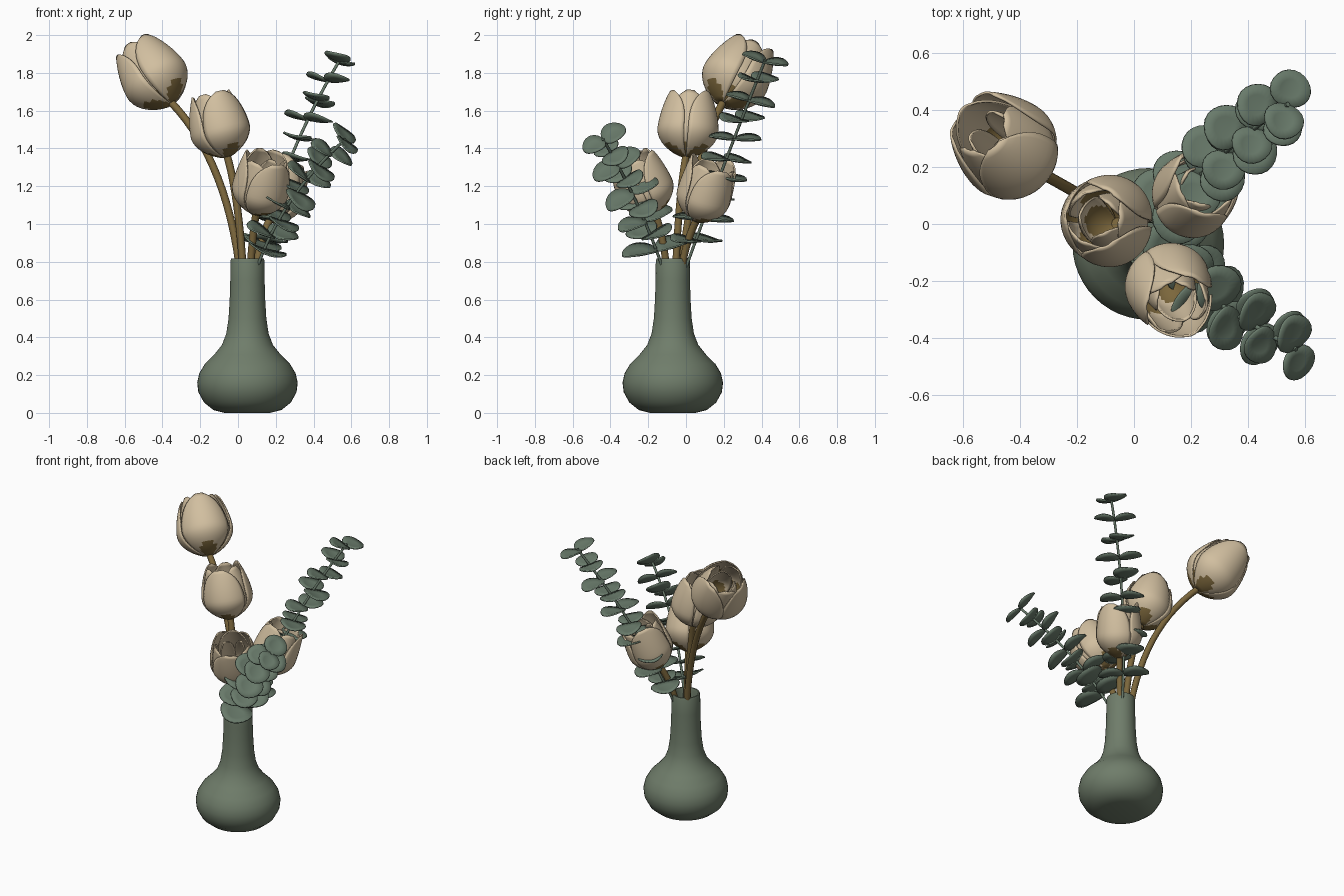
import bpy, bmesh, math, random
from mathutils import Vector, Matrix

random.seed(4)
if "Cube" in bpy.data.objects:
    bpy.data.objects.remove(bpy.data.objects["Cube"])


def material(name, rgb):
    m = bpy.data.materials.new(name)
    m.use_nodes = True
    m.diffuse_color = (*rgb, 1)
    bsdf = m.node_tree.nodes["Principled BSDF"]
    bsdf.inputs["Base Color"].default_value = (*rgb, 1)
    bsdf.inputs["Roughness"].default_value = 0.7
    return m


CREAM = material("cream petal", (0.64, 0.52, 0.35))
OLIVE = material("olive brown stem", (0.20, 0.135, 0.045))
VASE = material("sage ceramic", (0.16, 0.205, 0.145))
LEAF = material("eucalyptus green", (0.14, 0.195, 0.145))


def finish(name, bm, mats, thickness=0, mat_offset=0):
    me = bpy.data.meshes.new(name)
    bm.to_mesh(me)
    bm.free()
    ob = bpy.data.objects.new(name, me)
    bpy.context.collection.objects.link(ob)
    for m in mats:
        me.materials.append(m)
    if thickness:
        s = ob.modifiers.new("thickness", 'SOLIDIFY')
        s.thickness = thickness
        s.offset = -1
        s.material_offset = mat_offset
    bpy.ops.object.select_all(action='DESELECT')
    ob.select_set(True)
    bpy.context.view_layer.objects.active = ob
    bpy.ops.object.shade_smooth_by_angle(angle=math.radians(50))


def grid_faces(bm, rows, closed=False):
    """Bridge rows of vertices; returns faces with their row and column."""
    out = []
    for i in range(len(rows) - 1):
        a, b = rows[i], rows[i + 1]
        n = len(a)
        for j in range(n if closed else n - 1):
            k = (j + 1) % n
            out.append((i, j, bm.faces.new((a[j], a[k], b[k], b[j]))))
    return out


def bezier(p0, p1, p2, t):
    return p0 * (1 - t) ** 2 + p1 * 2 * t * (1 - t) + p2 * t * t


def tube(name, p0, p1, p2, radius, mat):
    """Round stem swept along a bent path."""
    pts = [bezier(p0, p1, p2, t / 16) for t in range(17)]
    bm = bmesh.new()
    rows = []
    for i, p in enumerate(pts):
        d = pts[min(i + 1, len(pts) - 1)] - pts[max(i - 1, 0)]
        side = d.cross(Vector((0, 1, 0))).normalized()
        up = side.cross(d).normalized()
        rows.append([bm.verts.new(p + radius * (side * math.cos(a) + up * math.sin(a)))
                     for a in (math.tau * k / 10 for k in range(10))])
    grid_faces(bm, rows, True)
    bm.faces.new(rows[0])
    bm.faces.new(rows[-1])
    bmesh.ops.recalc_face_normals(bm, faces=bm.faces)
    finish(name, bm, [mat])


# Vase: a turned profile with an open neck and inner wall
CENTRE = Vector((0.05, -0.07, 0))
profile = [(0.12, 0), (0.18, 0.015), (0.23, 0.055), (0.26, 0.11), (0.266, 0.16),
           (0.255, 0.21), (0.225, 0.26), (0.175, 0.31), (0.135, 0.36), (0.112, 0.42),
           (0.1, 0.5), (0.094, 0.6), (0.091, 0.7), (0.09, 0.805), (0.086, 0.818),
           (0.078, 0.818), (0.074, 0.8), (0.075, 0.6), (0.095, 0.42), (0.2, 0.26),
           (0.23, 0.14), (0.12, 0.03)]
bm = bmesh.new()
rows = [[bm.verts.new(CENTRE + Vector((r * math.cos(a), r * math.sin(a), z)))
         for a in (math.tau * k / 48 for k in range(48))] for r, z in profile]
grid_faces(bm, rows, True)
bm.faces.new(rows[0])
bm.faces.new(rows[-1])
bmesh.ops.recalc_face_normals(bm, faces=bm.faces)
finish("vase", bm, [VASE])


# Tulip: three whorls of three cupped petals around a tilted axis
def bloom(name, base, axis, length, radius, opening, spin):
    bm = bmesh.new()
    frame = Matrix.Translation(base) @ axis.to_track_quat('Z', 'Y').to_matrix().to_4x4()
    nu, nv = 14, 18
    for k in range(9):
        whorl = k // 3
        turn = spin + k * math.tau / 3 + whorl * math.pi / 3 + random.uniform(-0.1, 0.1)
        size = radius * (1, 0.87, 0.62)[whorl]
        tall = length * (1, 0.98, 0.86)[whorl] * random.uniform(0.95, 1)
        lean = opening + random.uniform(-0.04, 0.04)
        rows = []
        for i in range(nv + 1):
            v = i / nv
            tip = max(0, (v - 0.45) / 0.55)
            swell = math.sin(math.pi * min(v / 0.48, 1) / 2) ** 0.75
            close = 1 - (1 - lean) * tip ** 1.8
            half = math.radians(58) * max(0.05, 1 - tip ** 3) ** 0.5
            row = []
            for j in range(nu + 1):
                u = 2 * j / nu - 1
                r = size * max(swell, 0.06) * close * (1 - 0.04 * u * u)
                a = turn + u * half
                z = tall * v ** 1.15
                row.append(bm.verts.new(frame @ Vector((r * math.cos(a), r * math.sin(a), z))))
            rows.append(row)
        # Olive blotch at the petal foot, reaching higher on the inside
        for i, j, f in grid_faces(bm, rows):
            v, u = (i + 0.5) / nv, 2 * (j + 0.5) / nu - 1
            f.material_index = 2 if v < 0.21 - 0.25 * u * u else 1 if v < 0.42 - 0.2 * u * u else 0
    finish(name, bm, [CREAM, CREAM, OLIVE, OLIVE], 0.008, 1)


tulips = [  # name, base, axis, length, radius, opening, spin, stem bend
    ("tall", (-0.35, 0.19, 1.635), (-0.13, 0.105, 0.2), 0.405, 0.182, 0.66, 5.6, (0.0, 0.0, 1.28)),
    ("middle", (-0.055, 0.0, 1.35), (-0.05, 0.015, 0.2), 0.365, 0.164, 0.68, 4.9, (0.02, -0.05, 1.1)),
    ("front", (0.095, -0.16, 1.05), (0.04, -0.085, 0.2), 0.35, 0.155, 0.8, 0.6, (0.065, -0.1, 0.9)),
    ("rear", (0.165, 0.055, 1.01), (0.06, 0.06, 0.2), 0.35, 0.148, 0.85, 0.1, (0.09, -0.03, 0.87)),
]
for name, base, axis, length, radius, opening, spin, bend in tulips:
    base, axis, bend = Vector(base), Vector(axis).normalized(), Vector(bend)
    bloom(name + "_tulip", base, axis, length, radius, opening, spin)
    foot = CENTRE.lerp(bend, 0.4)
    foot.z = 0.5
    tube(name + "_tulip_stem", foot, bend, base + axis * 0.02, 0.02, OLIVE)


# Eucalyptus: paired round leaves threaded along a bent stem
def add_leaf(bm, origin, out, normal, size):
    side = normal.cross(out).normalized()
    rings = []
    for s in (0.5, 1):
        ring = []
        for k in range(20):
            a = math.tau * k / 20
            x = size * 0.5 * (1 + s * math.cos(a))
            y = size * 0.54 * s * math.sin(a) * (1 - 0.1 * math.cos(a))
            lift = 0.1 * size * s * s * (0.4 + math.sin(a) ** 2)
            ring.append(bm.verts.new(origin + out * x + side * y + normal * lift))
        rings.append(ring)
    grid_faces(bm, rings, True)
    bm.faces.new(rings[0])


def sprig(name, points, nodes, flat, turn, swing, size):
    p0, p1, p2 = (Vector(p) for p in points)
    tube(name + "_stem", p0, p1, p2, 0.008, LEAF)
    bm = bmesh.new()
    for i in range(nodes):
        t = 0.2 + 0.79 * i / (nodes - 1)
        p = bezier(p0, p1, p2, t)
        tangent = ((p1 - p0) * (1 - t) + (p2 - p1) * t).normalized()
        normal = tangent.lerp(Vector((0, 0, 1)), flat).normalized()
        across = normal.cross(Vector((0, 1, 0))).normalized()
        a = turn + swing * (-1) ** i + random.uniform(-0.2, 0.2)
        for flip in (0, math.pi):
            out = Matrix.Rotation(a + flip, 3, normal) @ across
            tip = (out + normal * random.uniform(-0.12, 0.2)).normalized()
            up = (normal - tip * normal.dot(tip)).normalized()
            add_leaf(bm, p - out * 0.004, tip, up, size * (1 - 0.3 * t) * random.uniform(0.92, 1.06))
    bmesh.ops.recalc_face_normals(bm, faces=bm.faces)
    finish(name + "_leaves", bm, [LEAF], 0.009)


sprig("rear_eucalyptus", [(0.07, -0.04, 0.66), (0.2, 0.19, 1.3), (0.54, 0.42, 1.87)],
      10, 0.5, 1.75, 0.5, 0.185)
sprig("front_eucalyptus", [(0.08, -0.1, 0.7), (0.2, -0.24, 1.12), (0.57, -0.44, 1.45)],
      9, 0.1, 1.2, 0.7, 0.19)
